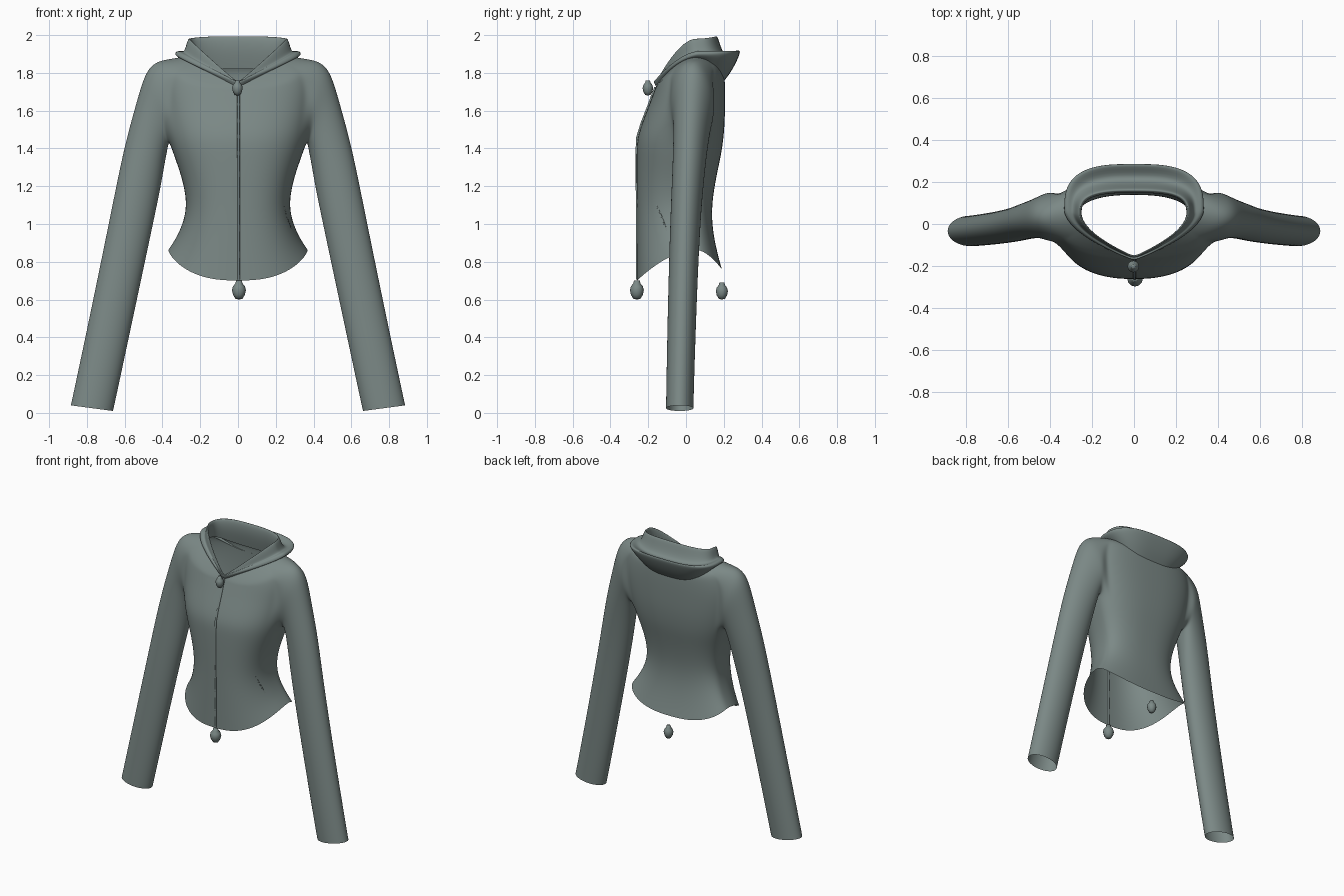
import bpy, bmesh, math
from mathutils import Vector

if "Cube" in bpy.data.objects:
    bpy.data.objects.remove(bpy.data.objects["Cube"])

cloth = bpy.data.materials.new("grey_green_cloth")
cloth.diffuse_color = (0.20, 0.25, 0.24, 1)
cloth.use_nodes = True
cloth.node_tree.nodes["Principled BSDF"].inputs["Base Color"].default_value = cloth.diffuse_color

HALF = 12  # columns from side to front / back centre


def ring(zs, zf, zb, hw, yf, yb, yc, e=0.8, vee=False):
    """Half ring from front centre, round the +x side, to back centre."""
    pts = []
    for i in range(-HALF, HALF + 1):
        t = math.pi / 2 * i / HALF
        c = 0.0 if abs(i) == HALF else math.cos(t)
        s = abs(math.sin(t))
        x = hw * c ** e
        if i < 0:
            ky, kz = s ** e, s ** 1.4
            if vee:  # straight V opening at the front
                x = hw * c
                ky, kz = (1 - c) ** 0.55, (1 - c) ** 0.95
            y, z = yc + (yf - yc) * ky, zs + (zf - zs) * kz
        else:
            y, z = yc + (yb - yc) * s ** e, zs + (zb - zs) * s ** 1.4
        pts.append(Vector((x, y, z)))
    return pts


def loft(bm, rows, skip=lambda j, i: False):
    grid = [[bm.verts.new(p) for p in r] for r in rows]
    for j in range(len(grid) - 1):
        for i in range(len(grid[0]) - 1):
            if not skip(j, i - HALF):
                bm.faces.new((grid[j][i], grid[j][i + 1], grid[j + 1][i + 1], grid[j + 1][i]))
    return grid


def finish(name, bm, mirror=False, subsurf=0):
    bmesh.ops.delete(bm, geom=[v for v in bm.verts if not v.link_faces], context='VERTS')
    bmesh.ops.recalc_face_normals(bm, faces=bm.faces)
    for f in bm.faces:
        f.smooth = True
    me = bpy.data.meshes.new(name)
    bm.to_mesh(me)
    bm.free()
    me.materials.append(cloth)
    ob = bpy.data.objects.new(name, me)
    bpy.context.collection.objects.link(ob)
    if mirror:
        ob.modifiers.new("mirror", 'MIRROR')
    if subsurf:
        m = ob.modifiers.new("smooth", 'SUBSURF')
        m.levels = m.render_levels = subsurf
    return ob


def tube(name, pts, r):
    cu = bpy.data.curves.new(name, 'CURVE')
    cu.dimensions = '3D'
    cu.bevel_depth, cu.bevel_resolution = r, 1
    sp = cu.splines.new('POLY')
    sp.points.add(len(pts) - 1)
    for p, q in zip(sp.points, pts):
        p.co = (*q, 1)
    cu.materials.append(cloth)
    ob = bpy.data.objects.new(name, cu)
    bpy.context.collection.objects.link(ob)
    return ob


# Jacket body: side z, front z, back z, half width, front y, back y, side y
body = [
    (0.865, 0.70, 0.76, 0.370, -0.26, 0.19, 0.05),
    (0.93, 0.82, 0.85, 0.325, -0.26, 0.165, 0.04),
    (1.02, 0.96, 0.97, 0.285, -0.26, 0.14, 0.02),
    (1.12, 1.10, 1.10, 0.270, -0.26, 0.135, 0.01),
    (1.25, 1.25, 1.25, 0.298, -0.262, 0.16, 0.01),
    (1.36, 1.36, 1.36, 0.338, -0.262, 0.185, 0.02),
    (1.44, 1.45, 1.44, 0.365, -0.26, 0.197, 0.03),
    (1.53, 1.53, 1.53, 0.385, -0.235, 0.205, 0.04),
    (1.63, 1.62, 1.63, 0.400, -0.20, 0.207, 0.05),
    (1.73, 1.68, 1.71, 0.405, -0.178, 0.207, 0.05),
    (1.82, 1.705, 1.77, 0.390, -0.168, 0.205, 0.05),
    (1.875, 1.72, 1.80, 0.360, -0.163, 0.203, 0.05),
]
rows = [ring(*b) for b in body]
rows.append(ring(1.89, 1.735, 1.82, 0.27, -0.158, 0.195, 0.05, vee=True))
bm = bmesh.new()
LOW, TOP, W = 6, 11, 4  # armhole patch
g = loft(bm, rows, lambda j, i: LOW <= j < TOP and -W <= i < W)

# Sleeve, grown out of the armhole: outer (x, z), inner (x, z), y centre, y radius
loop = ([(TOP, i) for i in range(0, W + 1)] + [(j, W) for j in range(TOP - 1, LOW - 1, -1)]
        + [(LOW, i) for i in range(W - 1, -W - 1, -1)] + [(j, -W) for j in range(LOW + 1, TOP + 1)]
        + [(TOP, i) for i in range(-W + 1, 0)])
prev = [g[j][i + HALF] for j, i in loop]
n = len(prev)
sleeve = [
    (0.425, 1.865, 0.370, 1.415, 0.035, 0.118),
    (0.475, 1.825, 0.376, 1.38, 0.035, 0.108),
    (0.508, 1.75, 0.386, 1.33, 0.032, 0.099),
    (0.550, 1.60, 0.398, 1.26, 0.024, 0.092),
    (0.605, 1.40, 0.414, 1.17, 0.014, 0.086),
    (0.665, 1.10, 0.460, 0.95, -0.004, 0.080),
    (0.775, 0.56, 0.560, 0.48, -0.022, 0.076),
    (0.880, 0.065, 0.655, 0.035, -0.033, 0.073),
    (0.886, 0.04, 0.661, 0.01, -0.033, 0.073),
]
for ox, oz, ix, iz, yc, ry in sleeve:
    cur = []
    for k in range(n):
        a = math.tau * k / n
        cur.append(bm.verts.new(((ox + ix) / 2 + (ox - ix) / 2 * math.cos(a),
                                 yc + ry * math.sin(a),
                                 (oz + iz) / 2 + (oz - iz) / 2 * math.cos(a))))
    for k in range(n):
        m = (k + 1) % n
        bm.faces.new((prev[k], prev[m], cur[m], cur[k]))
    prev = cur
jacket = finish("jacket_body_and_sleeves", bm, True, 2)

# Folded-down hood: flange out, valley, standing band, back inside
hood = [
    (1.868, 1.725, 1.76, 0.285, -0.165, 0.205, 0.04),
    (1.880, 1.740, 1.82, 0.315, -0.174, 0.250, 0.05),
    (1.900, 1.750, 1.915, 0.340, -0.176, 0.293, 0.07),
    (1.922, 1.752, 1.925, 0.318, -0.172, 0.280, 0.07),
    (1.905, 1.748, 1.87, 0.288, -0.165, 0.215, 0.06),
    (1.945, 1.748, 1.94, 0.275, -0.162, 0.182, 0.05),
    (1.988, 1.750, 2.002, 0.262, -0.160, 0.166, 0.05),
    (1.975, 1.746, 1.99, 0.250, -0.155, 0.150, 0.05),
    (1.930, 1.738, 1.92, 0.248, -0.152, 0.145, 0.05),
    (1.870, 1.725, 1.82, 0.258, -0.155, 0.165, 0.05),
]
bm = bmesh.new()
loft(bm, [ring(*h, e=0.68, vee=True) for h in hood])
finish("folded_hood", bm, True, 2)

# Front zip, following the centre line of the body
tube("front_zip", [(0.003, b[4] + 0.001, b[1] + 0.005) for b in body], 0.007)

# Slanted pocket welt laid on the right side of the body
pocket = tube("pocket_welt", [(0.262, -0.17, 1.10), (0.285, -0.14, 1.04),
                              (0.305, -0.11, 0.97)], 0.004)
sw = pocket.modifiers.new("lay_on_body", 'SHRINKWRAP')
sw.target = jacket
sw.wrap_method = 'NEAREST_SURFACEPOINT'
sw.wrap_mode = 'ABOVE_SURFACE'
sw.offset = 0.002


# Small egg-shaped toggles: radius, height fraction
def toggle(name, x, y, z, r, h):
    prof = [(0.0, -0.5), (0.5, -0.46), (0.85, -0.25), (1.0, 0.0),
            (0.85, 0.2), (0.5, 0.36), (0.42, 0.5), (0.0, 0.5)]
    bm = bmesh.new()
    vs = [bm.verts.new((x + r * p, y, z + h * q)) for p, q in prof]
    es = [bm.edges.new(e) for e in zip(vs, vs[1:])]
    bmesh.ops.spin(bm, geom=vs + es, cent=(x, y, z), axis=(0, 0, 1),
                   angle=math.tau, steps=12)
    bmesh.ops.remove_doubles(bm, verts=bm.verts, dist=0.0005)
    finish(name, bm)


toggle("neck_toggle", -0.003, -0.202, 1.72, 0.028, 0.08)
toggle("front_hem_toggle", 0.005, -0.26, 0.65, 0.037, 0.10)
toggle("back_hem_toggle", 0.005, 0.19, 0.645, 0.032, 0.09)
